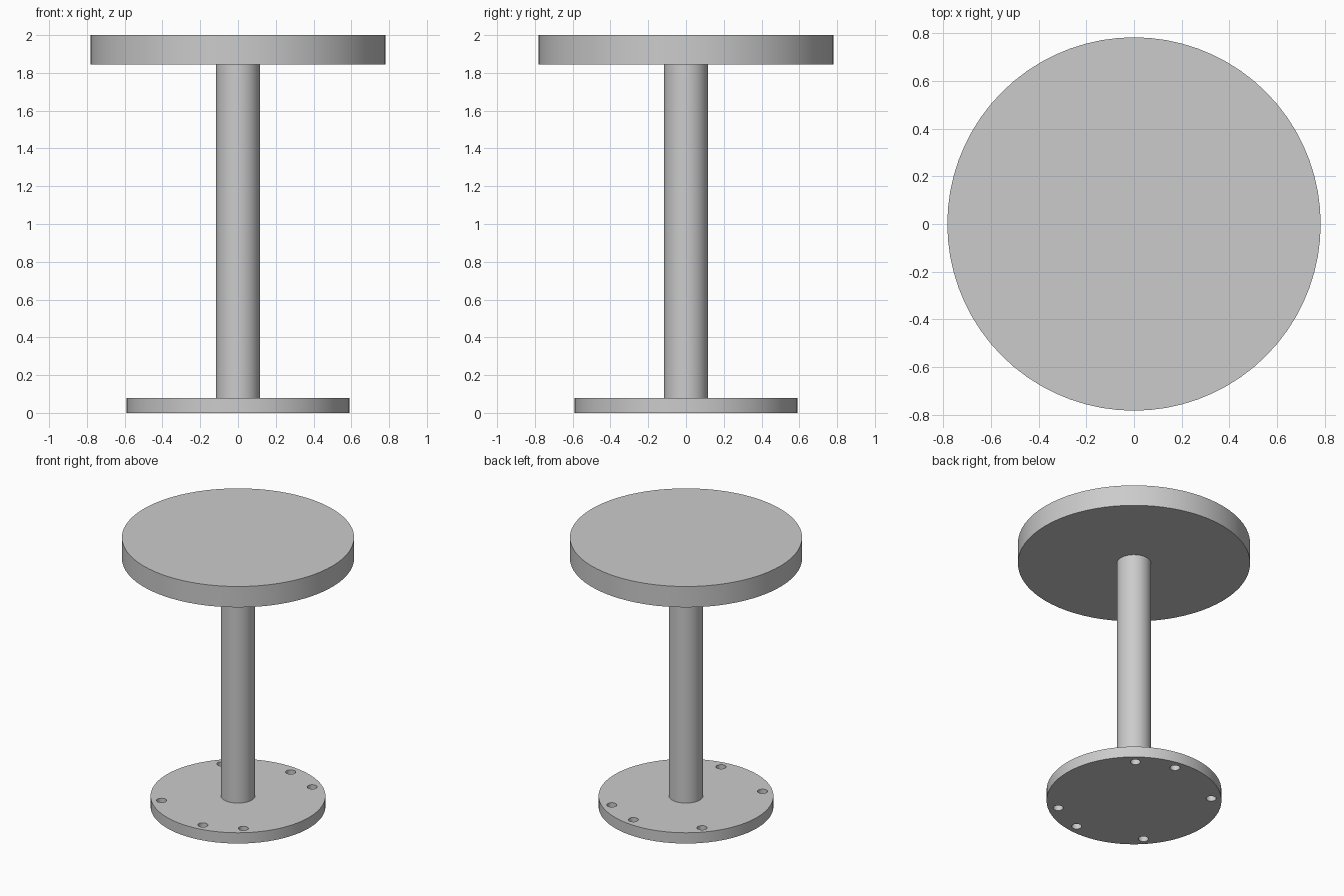
import bpy
from math import radians, cos, sin

cube = bpy.data.objects.get("Cube")
if cube:
    bpy.data.objects.remove(cube, do_unlink=True)

# Single plain grey finish
grey = bpy.data.materials.new("plain_grey")
grey.use_nodes = True
grey.diffuse_color = (0.6, 0.6, 0.6, 1)
grey.node_tree.nodes["Principled BSDF"].inputs["Base Color"].default_value = (0.6, 0.6, 0.6, 1)


def cylinder(name, radius, bottom, top, x=0, y=0, sides=72):
    bpy.ops.mesh.primitive_cylinder_add(
        vertices=sides, radius=radius, depth=top - bottom,
        location=(x, y, (bottom + top) / 2))
    obj = bpy.context.object
    obj.name = name
    obj.data.materials.append(grey)
    return obj


def smooth(obj):
    bpy.ops.object.select_all(action='DESELECT')
    obj.select_set(True)
    bpy.context.view_layer.objects.active = obj
    bpy.ops.object.shade_smooth_by_angle(angle=radians(30))


BASE_TOP = 0.08
SEAT_BOTTOM = 1.845

# Round top, post and base plate
seat = cylinder("round_top", 0.782, SEAT_BOTTOM, 2.0)
post = cylinder("post", 0.116, BASE_TOP, SEAT_BOTTOM, sides=48)
base = cylinder("base_plate", 0.589, 0, BASE_TOP)

# Bolt holes through the base, mirrored across the x axis
for angle in (51, 82, 137):
    for side in (1, -1):
        a = radians(angle * side)
        cutter = cylinder("bolt_hole_cutter", 0.034, -0.1, 0.2,
                          0.52 * cos(a), 0.52 * sin(a), sides=24)
        cutter.hide_render = True
        cut = base.modifiers.new("bolt_hole", 'BOOLEAN')
        cut.operation = 'DIFFERENCE'
        cut.solver = 'EXACT'
        cut.object = cutter
        bpy.context.view_layer.objects.active = base
        bpy.ops.object.modifier_apply(modifier=cut.name)
        bpy.data.objects.remove(cutter, do_unlink=True)

for part in (seat, post, base):
    smooth(part)
